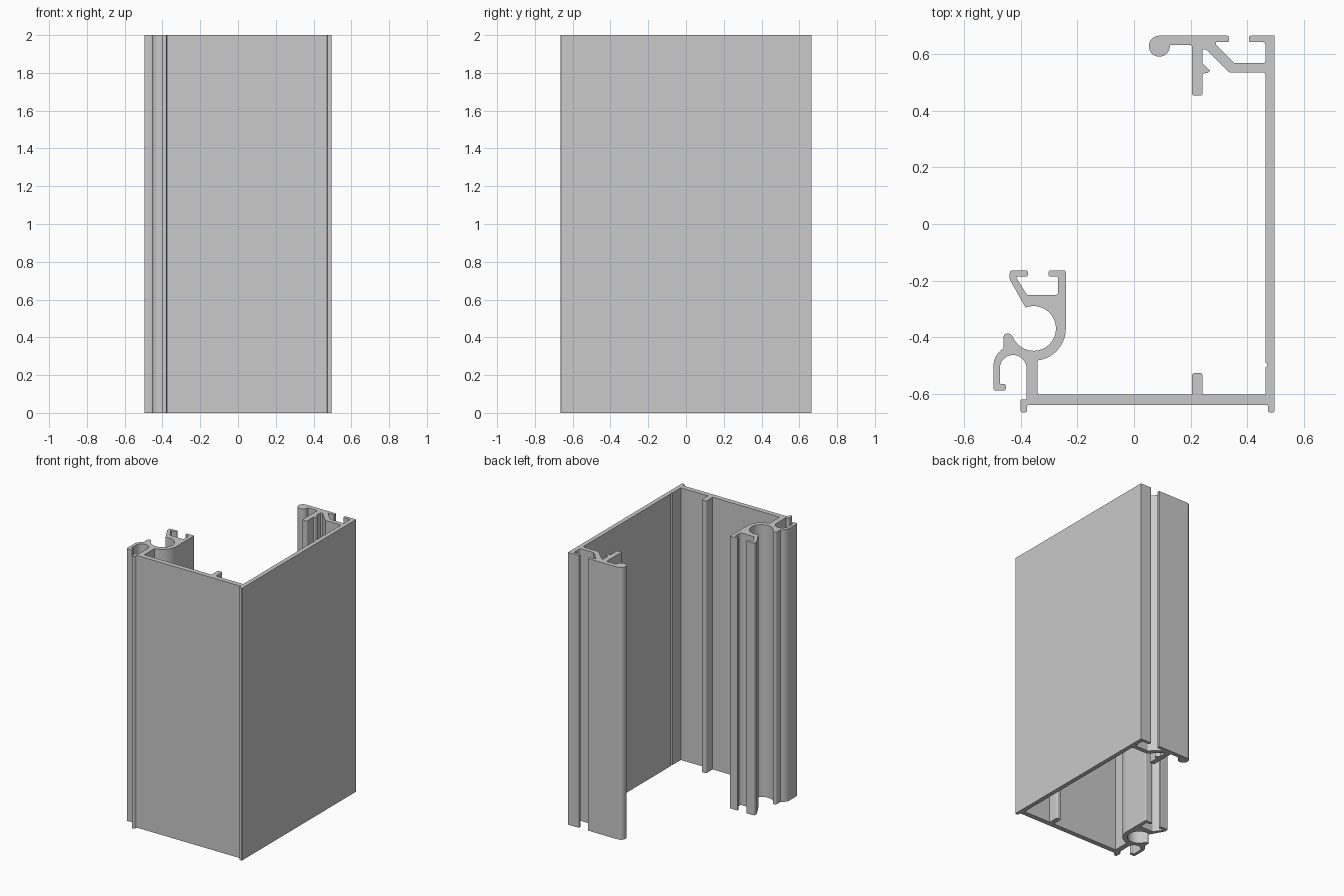
import bpy
import bmesh
from math import radians, sin, cos, tan
from mathutils import Vector

LENGTH = 2.0
WALL_IN, WALL_OUT = 0.462, 0.494      # side wall thickness in x
FRONT_OUT, FRONT_IN = -0.635, -0.598  # front wall thickness in y
LIP_Y = -0.661                        # lowest edge of the two front lips
BACK_Y = 0.668                        # rear plane
FLANGE_Y = 0.645                      # underside of rear flanges
CENTRING = Vector((0.0015, -0.0035))  # puts the section's middle on the axis

cube = bpy.data.objects.get("Cube")
if cube:
    bpy.data.objects.remove(cube, do_unlink=True)

# Single bare metal colour
metal = bpy.data.materials.new("grey_metal")
metal.use_nodes = True
grey = (0.585, 0.585, 0.585, 1.0)
metal.diffuse_color = grey
for node in metal.node_tree.nodes:
    if node.type == "BSDF_PRINCIPLED":
        node.inputs["Base Color"].default_value = grey


def arc(cx, cy, radius, start, end, step=9):
    """Points on a circular arc, angles in degrees."""
    count = max(2, round(abs(end - start) / step))
    angles = [radians(start + (end - start) * i / count) for i in range(count + 1)]
    return [(cx + radius * cos(a), cy + radius * sin(a)) for a in angles]


def fillet(before, corner, after, radius, steps=4):
    """Replace a sharp profile corner by a tangent arc."""
    u = (before - corner).normalized()
    v = (after - corner).normalized()
    half = u.angle(v) / 2
    centre = corner + (u + v).normalized() * (radius / sin(half))
    reach = radius / tan(half)
    first = (corner + u * reach - centre).normalized()
    last = (corner + v * reach - centre).normalized()
    return [centre + first.slerp(last, i / steps) * radius for i in range(steps + 1)]


def extrusion(name, profile):
    """Extrude a closed profile; a third value on a point is its fillet radius."""
    points = [Vector(p[:2]) + CENTRING for p in profile]
    outline = []
    for i, p in enumerate(profile):
        if len(p) > 2:
            after = points[(i + 1) % len(points)]
            outline += fillet(points[i - 1], points[i], after, p[2])
        else:
            outline.append(points[i])
    bm = bmesh.new()
    base = bm.faces.new([bm.verts.new((p.x, p.y, 0)) for p in outline])
    top = bmesh.ops.extrude_face_region(bm, geom=[base], use_keep_orig=True)
    moved = [g for g in top["geom"] if isinstance(g, bmesh.types.BMVert)]
    bmesh.ops.translate(bm, verts=moved, vec=(0, 0, LENGTH))
    bmesh.ops.recalc_face_normals(bm, faces=bm.faces)
    mesh = bpy.data.meshes.new(name)
    bm.to_mesh(mesh)
    bm.free()
    mesh.materials.append(metal)
    obj = bpy.data.objects.new(name, mesh)
    bpy.context.collection.objects.link(obj)
    return obj


parts = []

# Side wall with front lip, inner notch and rear flange
parts.append(extrusion("side_wall", [
    (0.471, LIP_Y, 0.007), (WALL_OUT, LIP_Y, 0.005),
    (WALL_OUT, BACK_Y), (0.404, BACK_Y, 0.006),
    (0.404, FLANGE_Y, 0.006), (WALL_IN, FLANGE_Y, 0.008),
    *arc(WALL_IN, -0.494, 0.007, 90, -90, 30),
    (WALL_IN, FRONT_OUT), (0.471, FRONT_OUT, 0.005),
]))

# Front wall with its edge lip
parts.append(extrusion("front_wall", [
    (-0.402, LIP_Y, 0.007), (-0.379, LIP_Y, 0.007),
    (-0.379, FRONT_OUT, 0.006), (WALL_IN, FRONT_OUT),
    (WALL_IN, FRONT_IN), (-0.381, FRONT_IN),
    (-0.381, -0.615), (-0.402, -0.615, 0.006),
]))

# Small rib standing on the inside of the front wall
parts.append(extrusion("inner_rib", [
    (0.203, FRONT_IN), (0.24, FRONT_IN),
    (0.24, -0.522, 0.01), (0.203, -0.522, 0.01),
]))

# Rear clip: round bead, barbed leg, diagonal web and groove floor
parts.append(extrusion("rear_clip", [
    *arc(0.088, 0.631, 0.037, 90, 366),
    (0.203, 0.635, 0.006), (0.203, 0.457, 0.007), (0.24, 0.457, 0.007),
    (0.24, 0.534, 0.004), (0.26, 0.537), (0.267, 0.545), (0.24, 0.57),
    (0.24, 0.62, 0.006), (0.252, 0.62),
    (0.335, 0.538, 0.01), (WALL_IN, 0.538, 0.008), (WALL_IN, 0.525),
    (WALL_IN, 0.585), (WALL_IN, 0.571, 0.008), (0.352, 0.571, 0.01),
    (0.287, 0.636), (0.287, FLANGE_Y),
    (0.333, FLANGE_Y, 0.005), (0.333, BACK_Y, 0.005),
]))

# Front channel: stem, screw ring, slotted channel on top and side hook
ring = (-0.356, -0.365)
slot_top, slot_under, slot_floor = -0.161, -0.182, -0.247
parts.append(extrusion("channel_and_hook", [
    (-0.381, FRONT_IN), (-0.342, FRONT_IN),
    *arc(*ring, 0.114, -83, 0),
    (-0.242, slot_top, 0.006), (-0.303, slot_top, 0.006),
    (-0.303, slot_under, 0.006), (-0.27, slot_under, 0.005),
    (-0.27, slot_floor, 0.008), (-0.379, slot_floor, 0.012),
    (-0.416, -0.187), (-0.414, slot_under),
    (-0.376, slot_under, 0.006), (-0.376, slot_top, 0.006),
    (-0.44, slot_top, 0.008), (-0.44, -0.192, 0.01),
    *arc(*ring, 0.079, 111, -158),
    *arc(-0.447, -0.397, 0.015, 40, 180, 20),
    *arc(-0.43, -0.495, 0.067, 118, 180),
    (-0.497, -0.584, 0.006), (-0.454, -0.584, 0.006),
    (-0.454, -0.561, 0.006), (-0.475, -0.561, 0.006),
    *arc(-0.428, -0.506, 0.047, 180, 0),
]))

# Smooth the rounded strips, keeping corners crisp and broad walls flat
bpy.ops.object.select_all(action="DESELECT")
for part in parts:
    part.select_set(True)
bpy.context.view_layer.objects.active = parts[0]
bpy.ops.object.shade_smooth_by_angle(angle=radians(32))
for part in parts:
    weighted = part.modifiers.new("flat_walls", "WEIGHTED_NORMAL")
    weighted.keep_sharp = True
